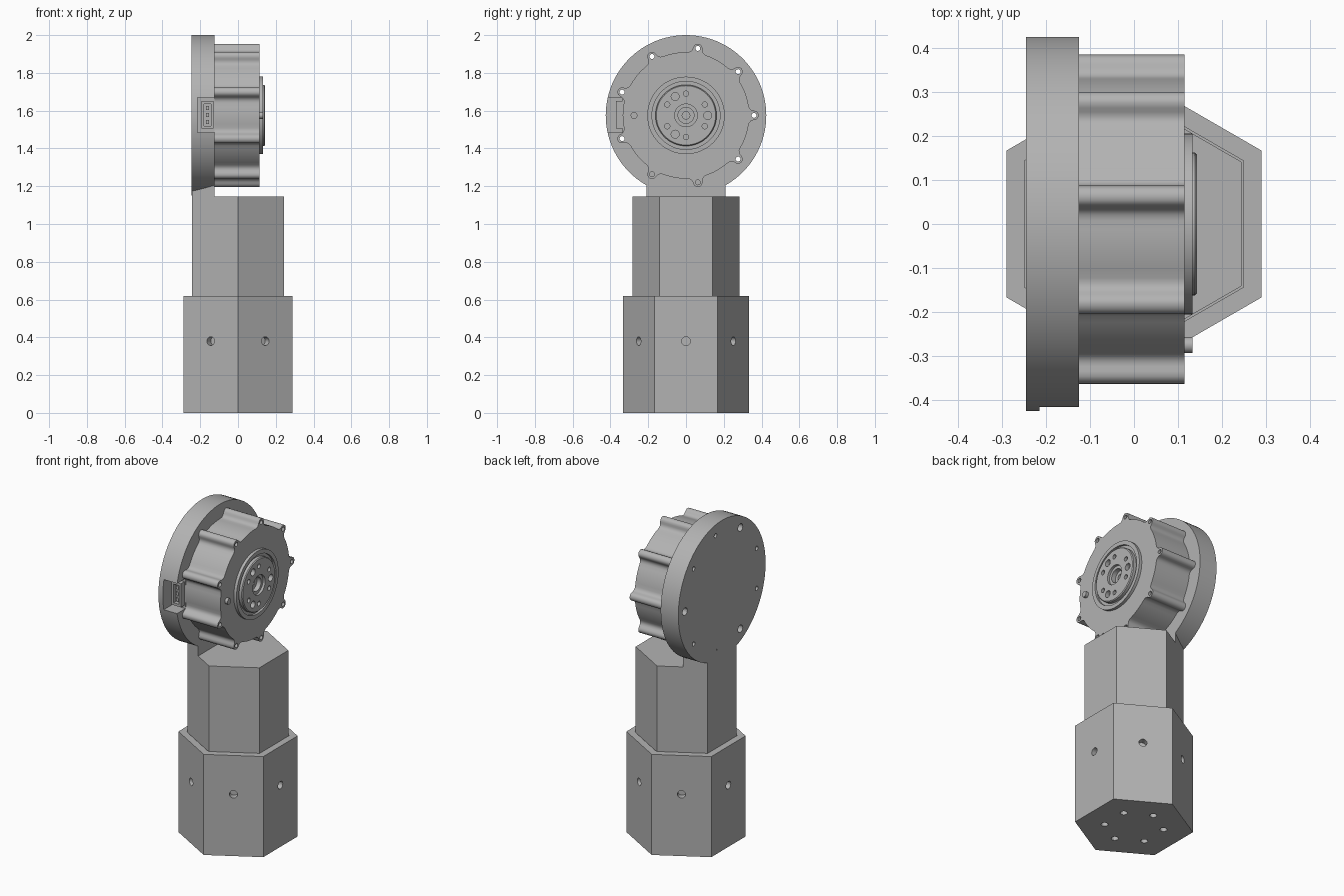
import bpy, bmesh, math
from mathutils import Matrix

if "Cube" in bpy.data.objects:
    bpy.data.objects.remove(bpy.data.objects["Cube"])

CZ = 1.575  # height of the actuator axis
grey = bpy.data.materials.new("matte_grey")
grey.diffuse_color = (0.45, 0.45, 0.45, 1)
grey.use_nodes = True
grey.node_tree.nodes["Principled BSDF"].inputs["Base Color"].default_value = grey.diffuse_color
Z_UP = Matrix.Identity(4)


def along_x(z):
    """Frame whose profile plane is y/z and whose extrusion runs along x."""
    return Matrix(((0, 0, 1, 0), (1, 0, 0, 0), (0, 1, 0, z), (0, 0, 0, 1)))


AXIS = along_x(CZ)


def polar(r, deg):
    a = math.radians(deg)
    return (r * math.cos(a), r * math.sin(a))


def circle(r, n=32, c=(0, 0), start=0):
    return [(c[0] + p[0], c[1] + p[1]) for p in (polar(r, start + 360 * i / n) for i in range(n))]


def hexagon(r):
    return circle(r, 6, start=30)


def rect(u0, u1, v0, v1):
    return [(u0, v0), (u1, v0), (u1, v1), (u0, v1)]


def part(name, solids):
    """One object from (profile, low, high, frame) extrusions."""
    bm = bmesh.new()
    for profile, lo, hi, frame in solids:
        a = [bm.verts.new(frame @ Matrix.Translation((u, v, lo)).translation) for u, v in profile]
        b = [bm.verts.new(frame @ Matrix.Translation((u, v, hi)).translation) for u, v in profile]
        bm.faces.new(a[::-1])
        bm.faces.new(b)
        for i in range(len(a)):
            j = (i + 1) % len(a)
            bm.faces.new((a[i], a[j], b[j], b[i]))
    return finish(name, bm)


def finish(name, bm):
    bmesh.ops.recalc_face_normals(bm, faces=bm.faces)
    me = bpy.data.meshes.new(name)
    bm.to_mesh(me)
    bm.free()
    me.materials.append(grey)
    ob = bpy.data.objects.new(name, me)
    bpy.context.collection.objects.link(ob)
    return ob


def activate(ob):
    bpy.ops.object.select_all(action='DESELECT')
    ob.select_set(True)
    bpy.context.view_layer.objects.active = ob


def cut(ob, solids):
    cutter = part("cutter", solids)
    cutter.hide_render = True
    mod = ob.modifiers.new("cut", 'BOOLEAN')
    mod.operation, mod.solver, mod.object = 'DIFFERENCE', 'EXACT', cutter
    mod.use_self = True
    activate(ob)
    bpy.ops.object.modifier_apply(modifier=mod.name)
    bpy.data.objects.remove(cutter)


def smooth(ob):
    activate(ob)
    bpy.ops.object.shade_smooth_by_angle(angle=math.radians(30))


bolts = [polar(0.36, 40 * k) for k in range(9)]

# Hexagonal sleeve with socket, side holes and bottom holes
sleeve = part("hex_sleeve", [(hexagon(0.334), 0, 0.62, Z_UP)])
holes = [(hexagon(0.287), 0.1, 0.7, Z_UP)]
for k in range(6):
    holes.append((circle(0.023, 24), 0.2, 0.35, Matrix.Rotation(math.radians(60 * k), 4, 'Z') @ along_x(0.38)))
    holes.append((circle(0.02, 24, polar(0.167, 30 + 60 * k)), -0.05, 0.06, Z_UP))
cut(sleeve, holes)

# Hexagonal post whose back strip rises to carry the disc
post = part("hex_post", [(hexagon(0.282), 0.1, 1.3, Z_UP)])
cut(post, [(rect(-0.125, 0.5, -0.5, 0.5), 1.145, 1.5, Z_UP)])

# Mounting disc with bolt holes, counterbores and connector notch
disc = part("mounting_disc", [(circle(0.425, 96), -0.245, -0.125, AXIS)])
holes = [(rect(-0.5, -0.335, -0.09, 0.095), -0.215, 0, AXIS)]
holes += [(circle(0.013, 20, c), -0.3, 0, AXIS) for c in bolts]
holes += [(circle(0.023, 24, c), -0.31, -0.2, AXIS) for c in bolts[::3]]
cut(disc, holes)
smooth(disc)

# Motor housing: drum with nine filleted screw bosses
half = [(0, .385), (1.8, .382), (3, .376), (3.8, .365), (4.2, .355), (5, .345), (6.5, .338),
        (8.5, .335), (12, .335), (16, .335), (20, .335)]
lobe = [(-d, r) for d, r in half[-2:0:-1]] + half
outline = [polar(r, 40 * k + d) for k in range(9) for d, r in lobe]
housing = part("motor_housing", [(outline, -0.125, 0.115, AXIS)])
cut(housing, [(circle(0.013, 20, c), -0.2, 0.2, AXIS) for c in bolts] + [(circle(0.1, 48), 0.06, 0.2, AXIS)])
smooth(housing)

# Output flange: turned profile (radius, x) with groove and stepped bore
turned = [(0, .06), (.1, .06), (.1, .11), (.205, .11), (.205, .133), (.18, .133), (.18, .119), (.162, .119),
          (.162, .138), (.157, .143), (.06, .143), (.06, .128), (.042, .128), (.042, .1), (.02, .1), (.02, .08), (0, .08)]
bm = bmesh.new()
vs = [bm.verts.new((x, 0, CZ + r)) for r, x in turned]
es = [bm.edges.new((vs[i], vs[i + 1])) for i in range(len(vs) - 1)]
bmesh.ops.spin(bm, geom=vs + es, cent=(0, 0, CZ), axis=(1, 0, 0), angle=math.tau, steps=64)
bmesh.ops.remove_doubles(bm, verts=bm.verts, dist=1e-4)
flange = finish("output_flange", bm)
holes = [(circle(0.014, 20, polar(0.115, 30 + 60 * k)), 0.118, 0.2, AXIS) for k in range(6)]
holes += [(circle(0.021, 24, polar(0.115, 120 * k)), 0.118, 0.2, AXIS) for k in range(3)]
cut(flange, holes)
smooth(flange)

# Locating pin beside the flange
smooth(part("locating_pin", [(circle(0.018, 24, (-0.275, 0)), 0.1, 0.133, AXIS)]))

# Connector block with slot and contacts in the disc notch
connector = part("connector", [(rect(-0.37, -0.32, -0.07, 0.075), -0.193, -0.13, AXIS)])
cut(connector, [(rect(-0.4, -0.345, -0.055, 0.06), -0.18, -0.143, AXIS)])
part("connector_contacts", [(rect(-0.36, -0.335, z, z + 0.02), -0.17, -0.153, AXIS)
                            for z in (-0.045, -0.008, 0.029)])
